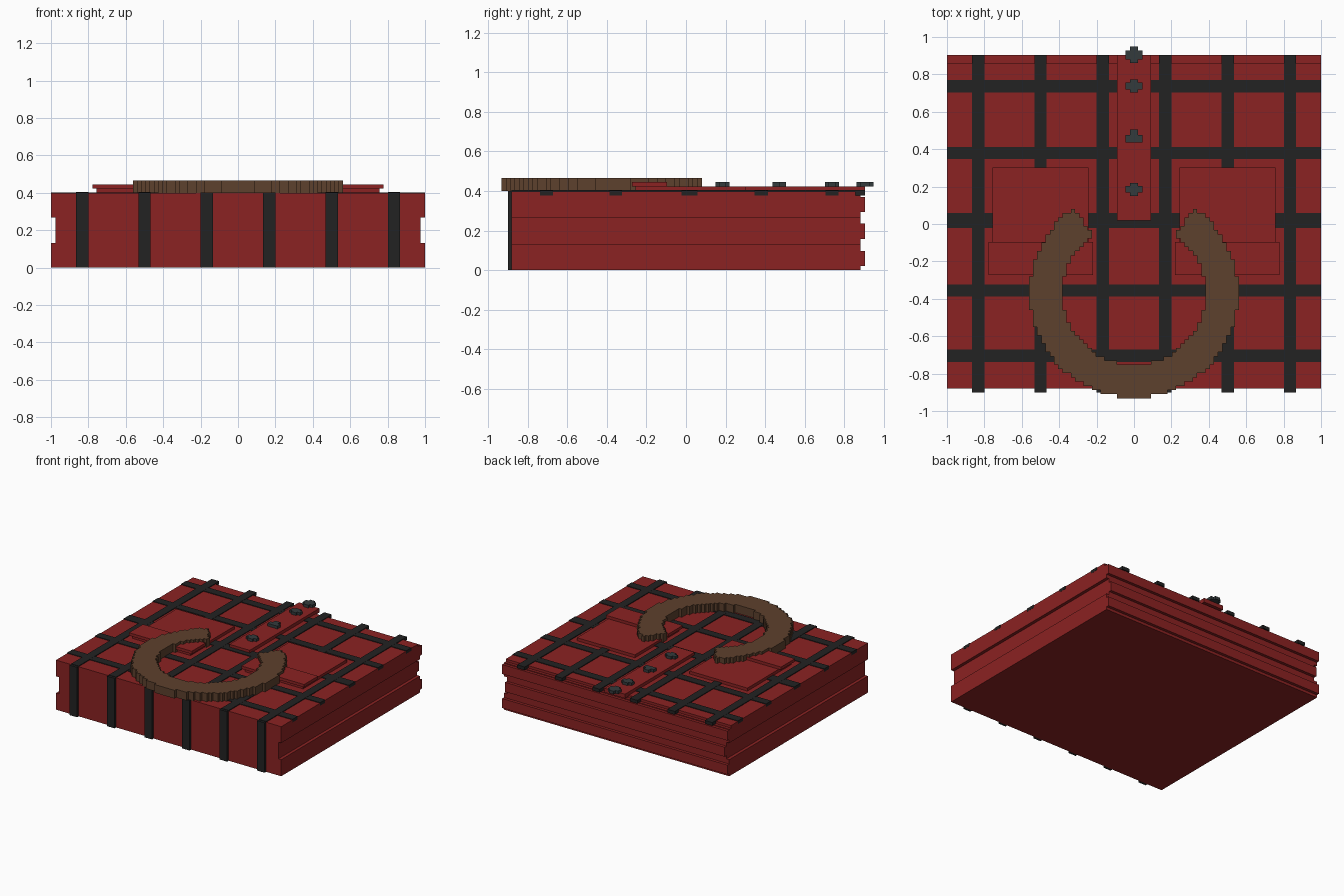
import bpy, bmesh, math

if "Cube" in bpy.data.objects:
    bpy.data.objects.remove(bpy.data.objects["Cube"])


def material(name, rgb):
    m = bpy.data.materials.new(name)
    m.diffuse_color = (*rgb, 1)
    m.use_nodes = True
    m.node_tree.nodes["Principled BSDF"].inputs["Base Color"].default_value = m.diffuse_color
    return m


RED = material("red cloth", (0.258, 0.016, 0.016))
BLACK = material("black stripe", (0.016, 0.016, 0.016))
BROWN = material("brown collar", (0.110, 0.052, 0.026))
SLATE = material("slate button", (0.034, 0.043, 0.046))


def finish(name, bm, mat):
    bmesh.ops.recalc_face_normals(bm, faces=bm.faces)
    me = bpy.data.meshes.new(name)
    bm.to_mesh(me)
    bm.free()
    me.materials.append(mat)
    ob = bpy.data.objects.new(name, me)
    bpy.context.collection.objects.link(ob)
    return ob


def boxes(name, mat, items):
    """One object from boxes given as (x0, x1, y0, y1, z0, z1)."""
    bm = bmesh.new()
    for x0, x1, y0, y1, z0, z1 in items:
        for v in bmesh.ops.create_cube(bm, size=1)["verts"]:
            v.co = ((x0 + x1) / 2 + v.co.x * (x1 - x0),
                    (y0 + y1) / 2 + v.co.y * (y1 - y0),
                    (z0 + z1) / 2 + v.co.z * (z1 - z0))
    return finish(name, bm, mat)


# Folded layers: the middle one is narrower, each has a rib along the back
FRONT, BACK = -0.88, 0.88
for name, w, z0, z1 in (("bottom_fold", 1.0, 0, 0.133),
                        ("middle_fold", 0.975, 0.133, 0.267),
                        ("top_fold", 1.0, 0.267, 0.378)):
    mid = {"bottom_fold": 0.06, "middle_fold": 0.197, "top_fold": 0.333}[name]
    boxes(name, RED, [(-w, w, FRONT, BACK, z0, z1),
                      (-w, w, BACK - 0.01, 0.903, mid - 0.038, mid + 0.038)])
boxes("top_sheet", RED, [(-1, 1, FRONT, 0.857, 0.378, 0.398)])

# Plaid stripes
STRIPE_X = [-0.833 + i / 3 for i in range(6)]
for x in STRIPE_X:
    boxes("long_stripe", BLACK, [(x - 0.033, x + 0.033, FRONT, 0.903, 0.378, 0.404)])
    boxes("front_stripe", BLACK, [(x - 0.033, x + 0.033, -0.9, FRONT, 0, 0.401)])
for y, h in ((-0.705, 0.033), (-0.355, 0.032), (0.018, 0.04), (0.38, 0.033), (0.737, 0.033)):
    boxes("cross_stripe", BLACK, [(-1.001, 1.001, y - h, y + h, 0.378, 0.403)])

# Chest pockets with flaps, mirrored
for s, side in ((-1, "left"), (1, "right")):
    xs = sorted((s * 0.242, s * 0.757))
    boxes(side + "_pocket", RED, [(*xs, -0.255, 0.302, 0.398, 0.422)])
    xs = sorted((s * 0.22, s * 0.778))
    boxes(side + "_pocket_flap", RED, [(*xs, -0.272, -0.095, 0.422, 0.445)])

# Button placket and stepped buttons
boxes("placket", RED, [(-0.09, 0.09, 0.02, 0.903, 0.39, 0.424)])
for y0, y1, w0, w1 in ((0.15, 0.22, 0.168, 0.203), (0.437, 0.506, 0.437, 0.475),
                       (0.703, 0.772, 0.72, 0.757), (0.86, 0.948, 0.88, 0.928)):
    boxes("button", SLATE, [(-0.022, 0.022, y0, y1, 0.422, 0.446),
                            (-0.045, 0.045, w0, w1, 0.422, 0.446)])

# Open collar: a ring of small square cells, extruded upward
CELL, CY = 0.0225, -0.37
bm = bmesh.new()
for i in range(-27, 27):
    for j in range(-27, 27):
        x, y = (i + 0.5) * CELL, (j + 0.5) * CELL
        r = math.hypot(x, y)
        gap = y > 0 and math.atan2(abs(x), y) < math.radians(35.5)
        if 0.382 < r < 0.558 and not gap:
            bm.faces.new([bm.verts.new((x + a * CELL / 2, CY + y + b * CELL / 2, 0.4))
                          for a, b in ((-1, -1), (1, -1), (1, 1), (-1, 1))])
bmesh.ops.remove_doubles(bm, verts=bm.verts, dist=0.002)
top = bmesh.ops.extrude_face_region(bm, geom=bm.faces[:], use_keep_orig=True)
bmesh.ops.translate(bm, vec=(0, 0, 0.066),
                    verts=[g for g in top["geom"] if isinstance(g, bmesh.types.BMVert)])
finish("collar", bm, BROWN)
